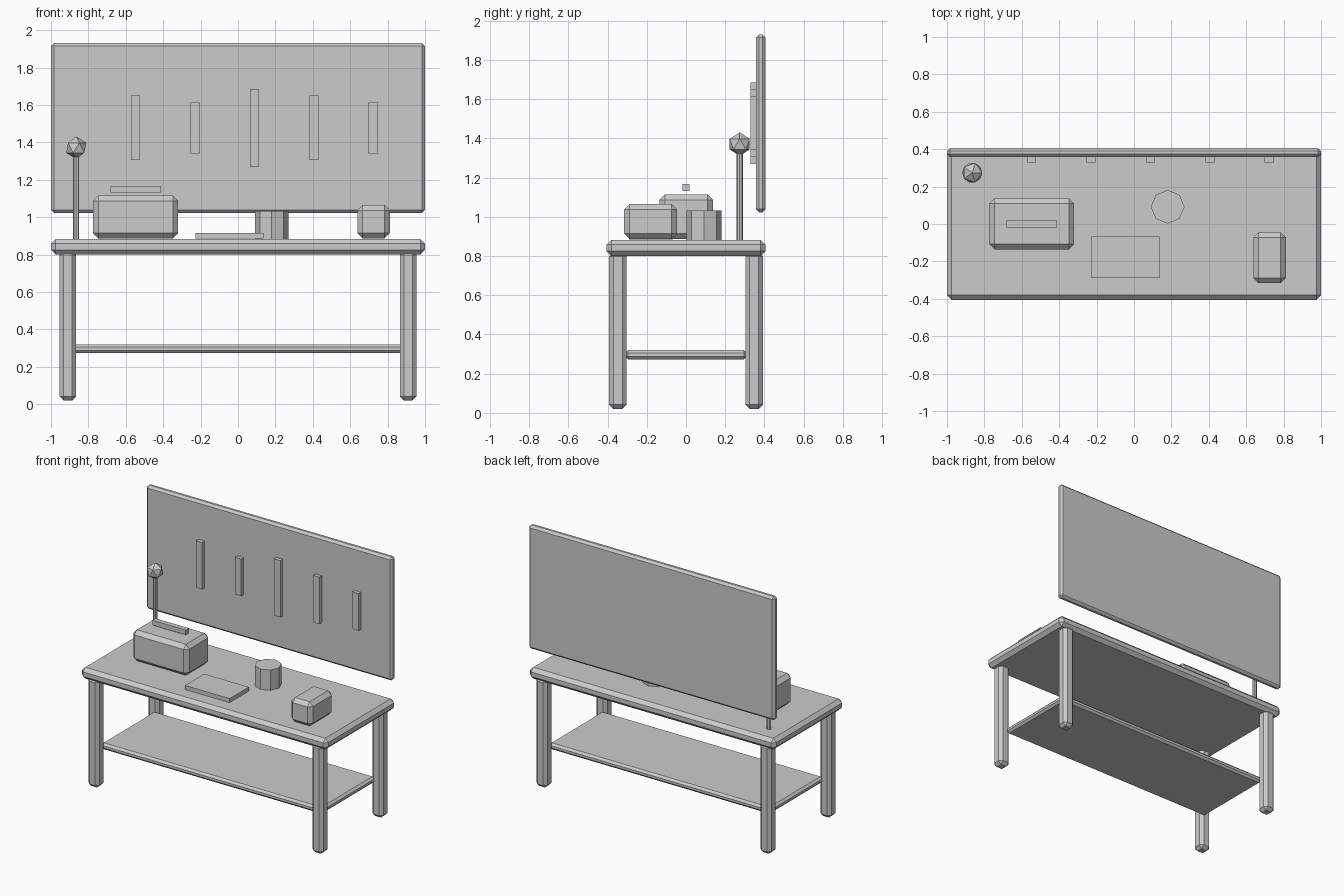
import bpy, bmesh
from mathutils import Matrix, Vector

if "Cube" in bpy.data.objects:
    bpy.data.objects.remove(bpy.data.objects["Cube"])


def finish(name, bm):
    mesh = bpy.data.meshes.new(name)
    bm.to_mesh(mesh)
    bm.free()
    ob = bpy.data.objects.new(name, mesh)
    bpy.context.collection.objects.link(ob)
    return ob


def box(name, x, y, z, bevel=0.0):
    """Box from (min, max) ranges, with an optional flat chamfer."""
    bm = bmesh.new()
    bmesh.ops.create_cube(bm, size=1)
    for v in bm.verts:
        v.co = Vector(r[0] if c < 0 else r[1] for c, r in zip(v.co, (x, y, z)))
    if bevel:
        bmesh.ops.bevel(bm, geom=bm.edges[:], offset=bevel, segments=1,
                        affect='EDGES', clamp_overlap=True)
    return finish(name, bm)


def cylinder(name, x, y, z, radius, sides):
    bm = bmesh.new()
    bmesh.ops.create_cone(bm, cap_ends=True, segments=sides, radius1=radius,
                          radius2=radius, depth=z[1] - z[0],
                          matrix=Matrix.Translation((x, y, (z[0] + z[1]) / 2)))
    return finish(name, bm)


# Table: top, shelf and four chamfered legs
box("table_top", (-1, 1), (-0.405, 0.405), (0.80, 0.883), 0.025)
box("lower_shelf", (-0.9, 0.9), (-0.31, 0.31), (0.273, 0.32), 0.015)
for sx, side in ((-1, "left"), (1, "right")):
    for sy, end in ((-1, "front"), (1, "back")):
        cx, cy = sx * 0.91, sy * 0.348
        box(f"{end}_{side}_leg", (cx - 0.045, cx + 0.045),
            (cy - 0.045, cy + 0.045), (0.02, 0.82), 0.022)

# Wall board with five hanging tools
box("tool_board", (-1, 1), (0.357, 0.406), (1.023, 1.93), 0.016)
for i, h in enumerate((0.345, 0.272, 0.417, 0.345, 0.272)):
    cx = -0.548 + 0.318 * i
    box(f"hanging_tool_{i + 1}", (cx - 0.025, cx + 0.025), (0.33, 0.366),
        (1.477 - h / 2, 1.477 + h / 2))

# Toolbox and its handle
box("toolbox", (-0.775, -0.32), (-0.135, 0.137), (0.887, 1.115), 0.028)
box("toolbox_handle", (-0.683, -0.412), (-0.018, 0.018), (1.132, 1.168))

# Small items on the table
box("small_box", (0.638, 0.812), (-0.316, -0.045), (0.887, 1.065), 0.028)
box("notebook", (-0.228, 0.135), (-0.29, -0.067), (0.885, 0.915))
cylinder("tin_can", 0.18, 0.092, (0.88, 1.032), 0.09, 8)

# Lamp: thin post with a faceted bulb
cylinder("lamp_post", -0.865, 0.274, (0.88, 1.36), 0.016, 8)
bm = bmesh.new()
bmesh.ops.create_icosphere(bm, subdivisions=1, radius=0.06,
                           matrix=Matrix.Translation((-0.865, 0.274, 1.371)))
finish("lamp_bulb", bm)
